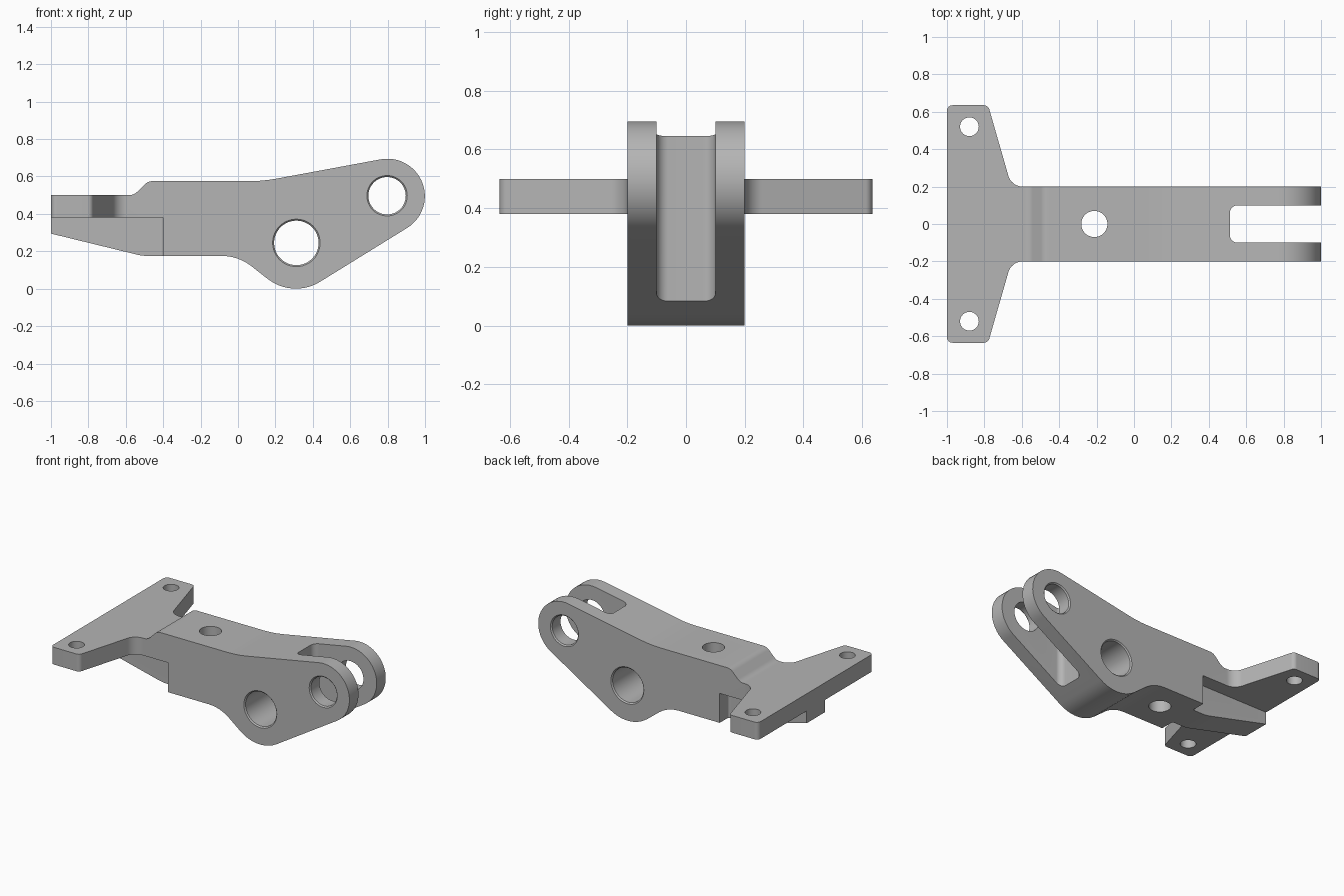
import bpy, bmesh, math
from mathutils import Vector

if "Cube" in bpy.data.objects:
    bpy.data.objects.remove(bpy.data.objects["Cube"], do_unlink=True)

steel = bpy.data.materials.new("grey_metal")
steel.use_nodes = True
GREY = (0.46, 0.46, 0.46, 1)
steel.diffuse_color = GREY
steel.node_tree.nodes["Principled BSDF"].inputs["Base Color"].default_value = GREY


def rounded(corners):
    """Polygon from (u, v, fillet radius) corners."""
    pts = []
    n = len(corners)
    for i, (u, v, r) in enumerate(corners):
        p = Vector((u, v))
        if r == 0:
            pts.append(p)
            continue
        a = (Vector(corners[i - 1][:2]) - p).normalized()
        b = (Vector(corners[(i + 1) % n][:2]) - p).normalized()
        half = a.angle(b) / 2
        centre = p + (a + b).normalized() * r / math.sin(half)
        start = p + a * r / math.tan(half) - centre
        end = p + b * r / math.tan(half) - centre
        turn = math.pi - 2 * half
        side = 1 if start.x * end.y - start.y * end.x > 0 else -1
        steps = max(3, math.ceil(math.degrees(turn) / 7))
        first = math.atan2(start.y, start.x)
        for k in range(steps + 1):
            t = first + side * turn * k / steps
            pts.append(centre + Vector((math.cos(t), math.sin(t))) * r)
    return pts


def prism(name, pts, low, high, axis):
    """Extrude an outline along y (outline in xz) or z (outline in xy)."""
    bm = bmesh.new()
    place = (lambda p, d: (p.x, d, p.y)) if axis == "y" else (lambda p, d: (p.x, p.y, d))
    face = bm.faces.new([bm.verts.new(place(p, low)) for p in pts])
    ext = bmesh.ops.extrude_face_region(bm, geom=[face])
    verts = [g for g in ext["geom"] if isinstance(g, bmesh.types.BMVert)]
    shift = (0, high - low, 0) if axis == "y" else (0, 0, high - low)
    bmesh.ops.translate(bm, verts=verts, vec=shift)
    return finish(name, bm)


def bore(name, centre, axis, rings):
    """Turned cutter from (position along axis, radius) rings."""
    bm = bmesh.new()
    seg = 48
    loops = []
    for d, r in rings:
        loop = []
        for k in range(seg):
            t = math.tau * k / seg
            u, v = centre[0] + r * math.cos(t), centre[1] + r * math.sin(t)
            loop.append(bm.verts.new((u, d, v) if axis == "y" else (u, v, d)))
        loops.append(loop)
    for lo, hi in zip(loops, loops[1:]):
        for k in range(seg):
            m = (k + 1) % seg
            bm.faces.new((lo[k], lo[m], hi[m], hi[k]))
    bm.faces.new(loops[0])
    bm.faces.new(loops[-1])
    return finish(name, bm)


def finish(name, bm):
    bmesh.ops.recalc_face_normals(bm, faces=bm.faces)
    mesh = bpy.data.meshes.new(name)
    bm.to_mesh(mesh)
    bm.free()
    mesh.materials.append(steel)
    ob = bpy.data.objects.new(name, mesh)
    bpy.context.collection.objects.link(ob)
    return ob


def cut(ob, tool, operation="DIFFERENCE"):
    mod = ob.modifiers.new("cut", "BOOLEAN")
    mod.operation, mod.solver, mod.object = operation, "EXACT", tool
    bpy.context.view_layer.objects.active = ob
    bpy.ops.object.modifier_apply(modifier=mod.name)
    bpy.data.objects.remove(tool, do_unlink=True)


# Side silhouette: rib, pivot boss, fork eye, raised back and plate top
side = rounded([
    (-1.1, 0.319, 0), (-0.51, 0.175, 0.25), (0.002, 0.175, 0.25),
    (0.293, -0.053, 0.245), (1.812, 0.886, 0.2), (0.133, 0.575, 0.8),
    (-0.482, 0.575, 0.06), (-0.557, 0.5, 0.06), (-1.1, 0.5, 0)])
lever = prism("lever_bracket", side, -0.8, 0.8, "y")

# Plan outline: mounting plate, arm and fork slot, mirrored about y = 0
half_plan = [(-1, 0.635, 0.03), (-0.78, 0.635, 0.03), (-0.655, 0.2, 0.08),
             (1.1, 0.2, 0), (1.1, 0.1, 0), (0.513, 0.1, 0.04)]
plan = half_plan + [(x, -y, r) for x, y, r in reversed(half_plan)]
cut(lever, prism("plan_cutter", rounded(plan), -0.2, 1, "z"), "INTERSECT")

# Pockets under the plate leave the narrow rib
for s in (-1, 1):
    pocket = rounded([(-1.2, s * 0.1, 0), (-0.4, s * 0.1, 0.015),
                      (-0.4, s * 0.9, 0), (-1.2, s * 0.9, 0)])
    cut(lever, prism("pocket_cutter", pocket, -0.2, 0.38, "z"))

# Chamfered cross bores through boss and fork
for centre, r in (((0.312, 0.245), 0.119), ((0.797, 0.497), 0.1)):
    rings = [(-0.21, r + 0.018), (-0.192, r), (0.192, r), (0.21, r + 0.018)]
    cut(lever, bore("cross_bore", centre, "y", rings))

# Vertical holes in arm and plate
for x, y, r in ((-0.212, 0, 0.07), (-0.88, 0.52, 0.05), (-0.88, -0.52, 0.05)):
    cut(lever, bore("vertical_hole", (x, y), "z", [(-0.1, r), (0.9, r)]))

bpy.ops.object.select_all(action="DESELECT")
lever.select_set(True)
bpy.context.view_layer.objects.active = lever
bpy.ops.object.shade_smooth_by_angle(angle=math.radians(25))
